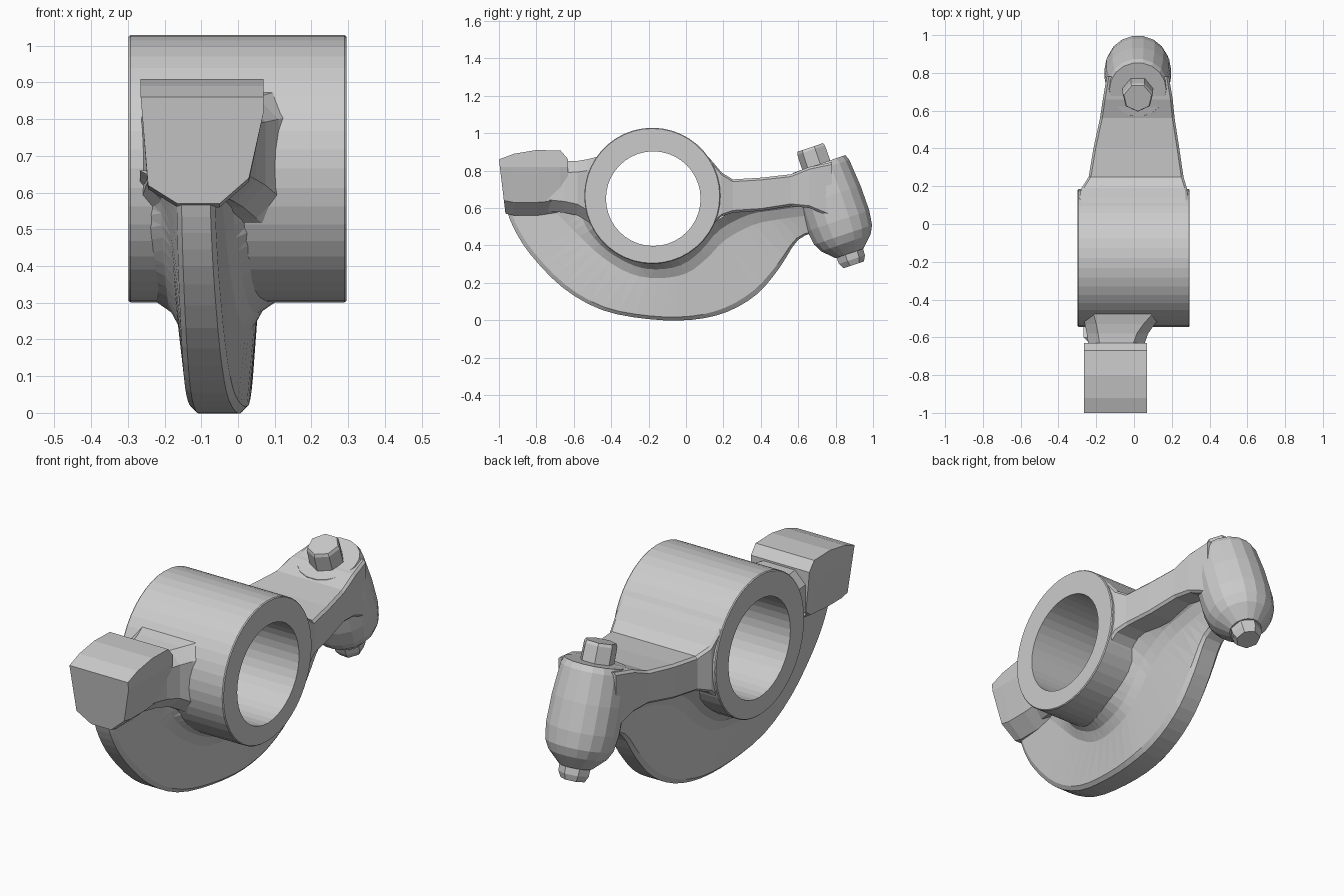
import bpy, bmesh
from math import sin, cos, pi
from mathutils import Vector

if "Cube" in bpy.data.objects:
    bpy.data.objects.remove(bpy.data.objects["Cube"])


def loft(name, rings):
    """Skin a list of equal-length point rings and cap both ends."""
    bm = bmesh.new()
    vs = [[bm.verts.new(p) for p in r] for r in rings]
    n = len(vs[0])
    for a, b in zip(vs, vs[1:]):
        for i in range(n):
            j = (i + 1) % n
            bm.faces.new((a[i], a[j], b[j], b[i]))
    bm.faces.new(vs[0])
    bm.faces.new(vs[-1])
    bmesh.ops.triangulate(bm, faces=[f for f in bm.faces if len(f.verts) < 16])
    bmesh.ops.recalc_face_normals(bm, faces=bm.faces)
    if bm.calc_volume(signed=True) < 0:
        bmesh.ops.reverse_faces(bm, faces=bm.faces)
    me = bpy.data.meshes.new(name)
    bm.to_mesh(me)
    bm.free()
    ob = bpy.data.objects.new(name, me)
    bpy.context.collection.objects.link(ob)
    return ob


def lathe(name, origin, axis, stations, n, phase=0.0):
    """Round part: stations are (distance along axis, radius)."""
    o, d = Vector(origin), Vector(axis).normalized()
    u = Vector((1, 0, 0)) if abs(d.x) < 0.5 else Vector((0, 1, 0))
    v = d.cross(u)
    return loft(name, [[o + d * t + r * (u * cos(phase + 2 * pi * i / n) + v * sin(phase + 2 * pi * i / n))
                        for i in range(n)] for t, r in stations])


def combine(base, tool, op):
    m = base.modifiers.new(op, 'BOOLEAN')
    m.object, m.operation, m.solver, m.use_self = tool, op, 'EXACT', True
    bpy.context.view_layer.objects.active = base
    bpy.ops.object.modifier_apply(modifier=m.name)
    bpy.data.objects.remove(tool)


def smooth_path(pts, steps):
    """Catmull-Rom curve through 2D points."""
    p = [Vector(q) for q in pts]
    p = [2 * p[0] - p[1]] + p + [2 * p[-1] - p[-2]]
    out = []
    for a, b, c, d in zip(p, p[1:], p[2:], p[3:]):
        for s in range(steps):
            t = s / steps
            out.append(0.5 * (2 * b + (c - a) * t + (2 * a - 5 * b + 4 * c - d) * t * t
                              + (3 * b - a - 3 * c + d) * t ** 3))
    return out + [p[-2]]


# Pivot hub
body = lathe("rocker_body", (0, -0.18, 0.665), (1, 0, 0),
             [(-0.298, 0.36), (-0.293, 0.364), (0.29, 0.364), (0.295, 0.36)], 44)

# Crescent web with filleted root: outer rim, fillet start, hub/arm edge (y, z)
path = [((-0.97, 0.62), (-0.72, 0.60), (-0.60, 0.66)),
        ((-0.92, 0.49), (-0.66, 0.54), (-0.50, 0.60)),
        ((-0.83, 0.35), (-0.57, 0.45), (-0.48, 0.50)),
        ((-0.66, 0.175), (-0.45, 0.34), (-0.40, 0.40)),
        ((-0.45, 0.055), (-0.30, 0.25), (-0.27, 0.33)),
        ((-0.20, 0.006), (-0.15, 0.225), (-0.17, 0.31)),
        ((0.03, 0.002), (0.00, 0.25), (-0.05, 0.33)),
        ((0.22, 0.045), (0.11, 0.33), (0.05, 0.40)),
        ((0.38, 0.14), (0.21, 0.43), (0.16, 0.53)),
        ((0.50, 0.28), (0.36, 0.51), (0.32, 0.61)),
        ((0.60, 0.43), (0.50, 0.54), (0.47, 0.63)),
        ((0.72, 0.48), (0.65, 0.56), (0.65, 0.66))]
rings = []
for o, f, h in zip(*[smooth_path(col, 3) for col in zip(*path)]):
    c = -0.055 + 0.07 * (o.x + 0.1)
    w = 0.076 - 0.025 * abs(o.x)
    half = [(w * 0.75, o), (w, o.lerp(f, 0.08)), (w + 0.02, f),
            (w + 0.045, f.lerp(h, 0.55)), (w + 0.10, h)]
    rings.append([(c + x, p.x, p.y) for x, p in half] +
                 [(c - x, p.x, p.y) for x, p in reversed(half)])
web = loft("web", rings)


def beam(name, stations, k):
    """Box section chamfered by k, swept along y: (y, z low, z high, x left, x right)."""
    return loft(name, [[(l, y, a + k), (l + k, y, a), (r - k, y, a), (r, y, a + k),
                        (r, y, b - k), (r - k, y, b), (l + k, y, b), (l, y, b - k)]
                       for y, a, b, l, r in stations])


# Adjuster arm, tapering from hub to barrel
arm = beam("arm", [(0.09, 0.44, 0.905, -0.292, 0.289), (0.14, 0.51, 0.85, -0.29, 0.285),
                   (0.19, 0.555, 0.79, -0.278, 0.28), (0.25, 0.575, 0.753, -0.24, 0.262),
                   (0.40, 0.585, 0.762, -0.215, 0.24), (0.56, 0.61, 0.78, -0.18, 0.215),
                   (0.66, 0.60, 0.82, -0.165, 0.205), (0.78, 0.55, 0.845, -0.145, 0.185)], 0.012)

# Neck between hub and contact pad
neck = beam("neck", [(-0.45, 0.47, 0.88, -0.28, 0.18), (-0.53, 0.53, 0.86, -0.26, 0.11),
                     (-0.58, 0.56, 0.852, -0.25, 0.075), (-0.65, 0.575, 0.85, -0.24, 0.05),
                     (-0.75, 0.585, 0.83, -0.23, 0.03)], 0.06)

# Contact pad, tapering down onto the web
rings = []
for y, top, low in [(-1.0, 0.86, 0.57), (-0.92, 0.89, 0.56), (-0.80, 0.91, 0.56),
                    (-0.67, 0.907, 0.57), (-0.63, 0.86, 0.60)]:
    pts = [(-0.265, top), (0.07, top), (0.07, 0.82), (0.03, low + 0.07), (-0.05, low),
           (-0.165, low), (-0.245, low + 0.05), (-0.26, 0.80)]
    lean = 0.12 if y == -1.0 else 0
    rings.append([(x, y + lean * (top - z), z) for x, z in pts])
pad = loft("pad", rings)

# Tilted barrel at the arm end
origin, tilt = (0.02, 0.68, 0.93), (0, 0.32, -0.947)
barrel = lathe("barrel", origin, tilt, [(0.10, 0.15), (0.13, 0.162), (0.28, 0.175), (0.42, 0.177),
                                        (0.50, 0.166), (0.545, 0.142), (0.605, 0.08)], 18)

for part in (arm, barrel, neck, pad, web):
    combine(body, part, 'UNION')

# Bore through the hub
bore = lathe("bore", (0, -0.175, 0.65), (1, 0, 0), [(-0.5, 0.253), (0.5, 0.253)], 40)
combine(body, bore, 'DIFFERENCE')

# Adjuster screw ends
lathe("adjuster_head", (0.02, 0.668, 0.925), tilt, [(0.0, 0.075), (0.015, 0.082), (0.2, 0.085)], 7, pi / 2)
lathe("adjuster_tip", origin, tilt, [(0.55, 0.08), (0.64, 0.076), (0.67, 0.06)], 7, 0.3)
